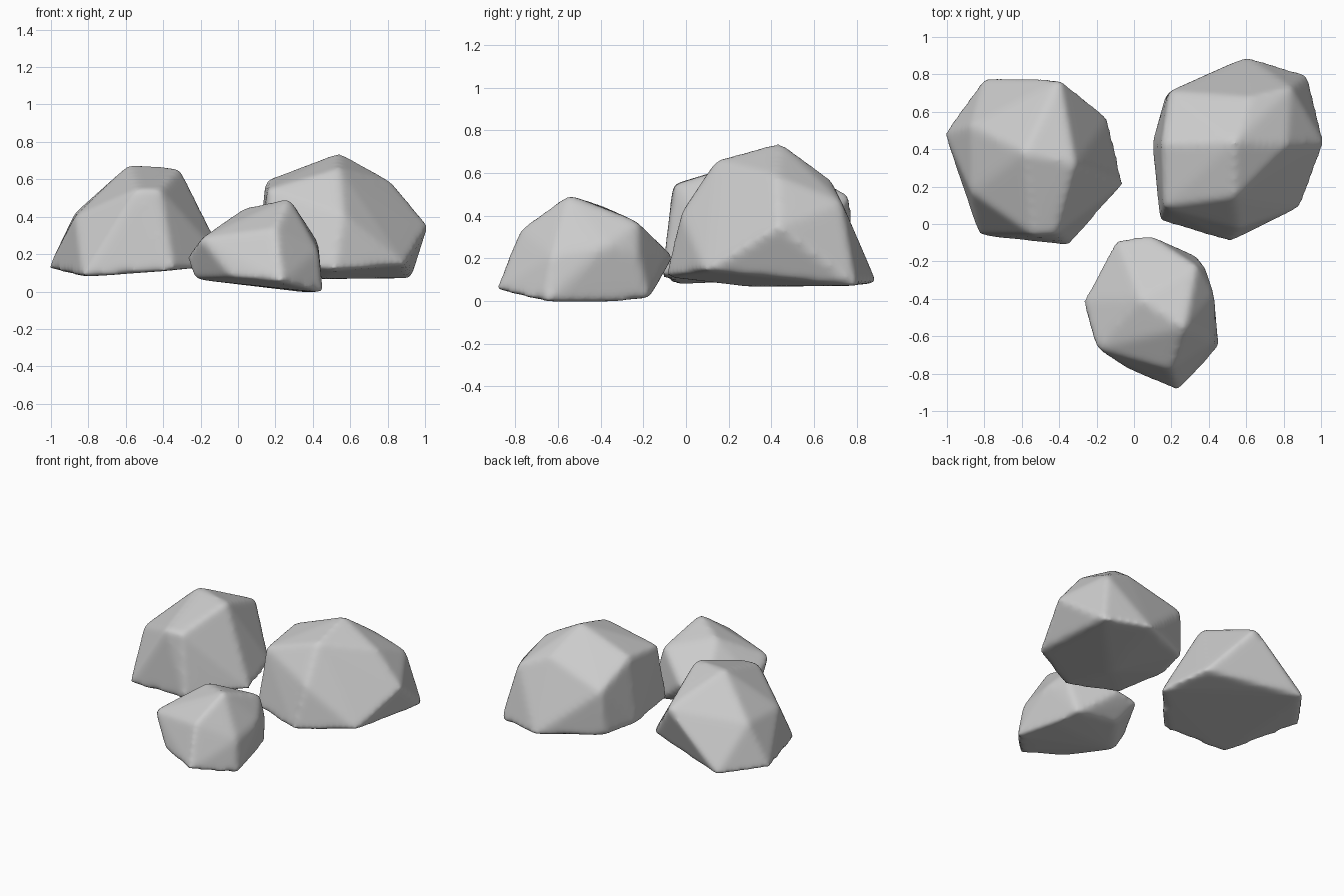
import bpy, bmesh
from mathutils import Vector


def rock(name, corners, grow=1.036):
    """Faceted boulder: convex hull of a few corners, then softly worn edges."""
    mid = sum((Vector(c) for c in corners), Vector()) / len(corners)
    bm = bmesh.new()
    for c in corners:
        bm.verts.new(mid + (Vector(c) - mid) * grow)
    bmesh.ops.convex_hull(bm, input=bm.verts)
    loose = [v for v in bm.verts if not v.link_faces]
    bmesh.ops.delete(bm, geom=loose, context='VERTS')
    bmesh.ops.recalc_face_normals(bm, faces=bm.faces)
    me = bpy.data.meshes.new(name)
    bm.to_mesh(me)
    bm.free()
    ob = bpy.data.objects.new(name, me)
    bpy.context.collection.objects.link(ob)
    rem = ob.modifiers.new("even_surface", 'REMESH')
    rem.mode = 'VOXEL'
    rem.voxel_size = 0.018
    rem.use_smooth_shade = True
    sm = ob.modifiers.new("worn_edges", 'SMOOTH')
    sm.factor = 0.5
    sm.iterations = 15
    return ob


# left boulder: tall front face, sharp ridge on the right
rock("left_boulder", [
    (-.82, -.05, .085), (-.35, -.10, .12), (-.07, .22, .15), (-.15, .56, .18),
    (-.79, .77, .13), (-1.0, .48, .13),
    (-.86, .17, .40), (-.86, .52, .42), (-.40, .76, .49),
    (-.54, -.05, .54), (-.42, -.04, .54), (-.58, .38, .67), (-.32, .32, .65),
])

# right boulder: the largest, broad dome with a steep left side
rock("right_boulder", [
    (.15, .03, .15), (.515, -.08, .12), (.88, .10, .15), (.915, .785, .08),
    (.60, .88, .09), (.18, .68, .12), (.11, .43, .13), (.45, .30, .075),
    (1.0, .43, .35), (.56, -.01, .41), (.20, .70, .43), (.83, .72, .46),
    (.17, .10, .54), (.16, .43, .585), (.81, .42, .58), (.62, .67, .56),
    (.54, .15, .65), (.54, .44, .73),
])

# front boulder: the smallest, underside sloping down to the right
rock("front_boulder", [
    (-.26, -.41, .185), (-.22, -.48, .07), (-.03, -.765, .08), (.235, -.88, .055),
    (.445, -.65, 0), (.37, -.37, 0), (.33, -.18, .015), (0, -.19, .06),
    (-.085, -.09, .20), (.085, -.07, .21), (.37, -.23, .22), (.42, -.375, .26),
    (-.19, -.66, .28), (.20, -.77, .33), (.33, -.23, .365), (.42, -.62, .22),
    (.04, -.40, .44), (.27, -.55, .49),
])
